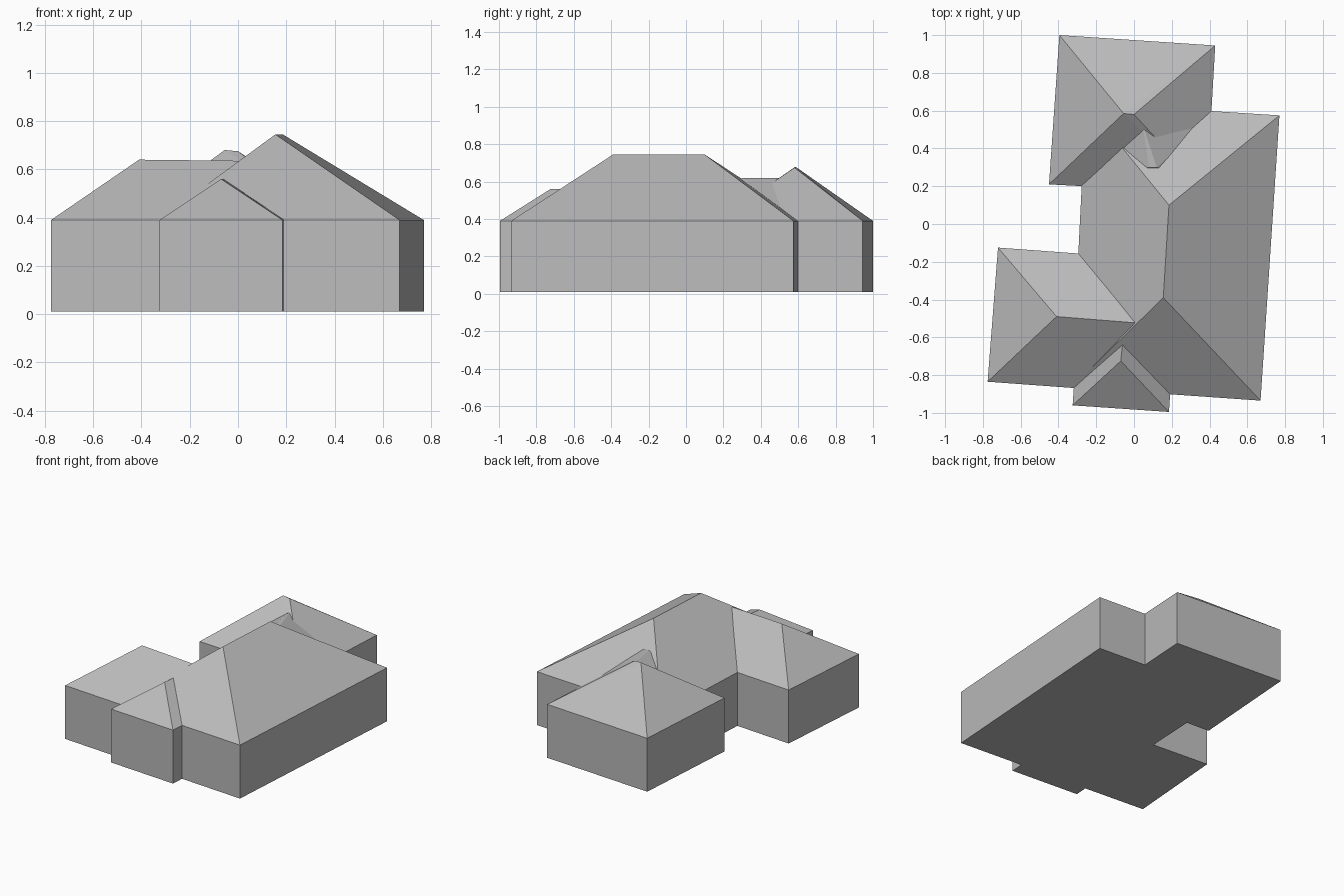
import bpy
import bmesh

BASE, EAVE = 0.01, 0.39

cube = bpy.data.objects.get("Cube")
if cube:
    bpy.data.objects.remove(cube)

# One plain grey for the whole house
grey = bpy.data.materials.new("plain grey")
grey.use_nodes = True
colour = (0.5, 0.5, 0.5, 1)
grey.diffuse_color = colour
grey.node_tree.nodes["Principled BSDF"].inputs["Base Color"].default_value = colour


def hipped_block(name, footprint, ridge):
    """Straight walls on a footprint, closed by a sloping roof up to the ridge points."""
    bm = bmesh.new()
    for x, y in footprint:
        for z in (BASE, EAVE):
            bm.verts.new((x, y, z))
    for point in ridge:
        bm.verts.new(point)
    hull = bmesh.ops.convex_hull(bm, input=bm.verts)
    unused = {v for v in hull["geom_interior"] + hull["geom_unused"]
              if isinstance(v, bmesh.types.BMVert)}
    bmesh.ops.delete(bm, geom=list(unused), context="VERTS")
    bmesh.ops.dissolve_limit(bm, angle_limit=0.03, verts=bm.verts, edges=bm.edges)
    bmesh.ops.recalc_face_normals(bm, faces=bm.faces)
    mesh = bpy.data.meshes.new(name)
    bm.to_mesh(mesh)
    bm.free()
    mesh.materials.append(grey)
    obj = bpy.data.objects.new(name, mesh)
    bpy.context.collection.objects.link(obj)
    return obj


# Tall central house with a hipped roof
hipped_block("main_house",
             [(0.67, -0.935), (0.77, 0.575), (-0.255, 0.64), (-0.33, -0.865)],
             [(0.155, -0.39, 0.745), (0.185, 0.10, 0.745)])

# Square wing at the back with a pyramid roof
hipped_block("back_wing",
             [(-0.395, 1.0), (0.43, 0.945), (0.385, 0.165), (-0.45, 0.21)],
             [(-0.055, 0.585, 0.68), (0.0, 0.58, 0.675)])

# Low ridge joining the main roof to the back wing
hipped_block("roof_link",
             [(-0.28, 0.2), (-0.26, 0.5), (0.4, 0.55), (0.4, 0.2)],
             [(0.045, 0.53, 0.62), (0.08, 0.3, 0.62), (0.12, 0.3, 0.62)])

# Side wing at the front
hipped_block("side_wing",
             [(-0.72, -0.125), (-0.775, -0.835), (0.05, -0.895), (0.1, -0.185)],
             [(-0.41, -0.49, 0.64), (0.03, -0.525, 0.635)])

# Shallow bay projecting from the front wall
hipped_block("front_bay",
             [(-0.325, -0.96), (0.185, -0.995), (0.21, -0.63), (-0.30, -0.595)],
             [(-0.07, -0.725, 0.56), (-0.06, -0.63, 0.56)])
